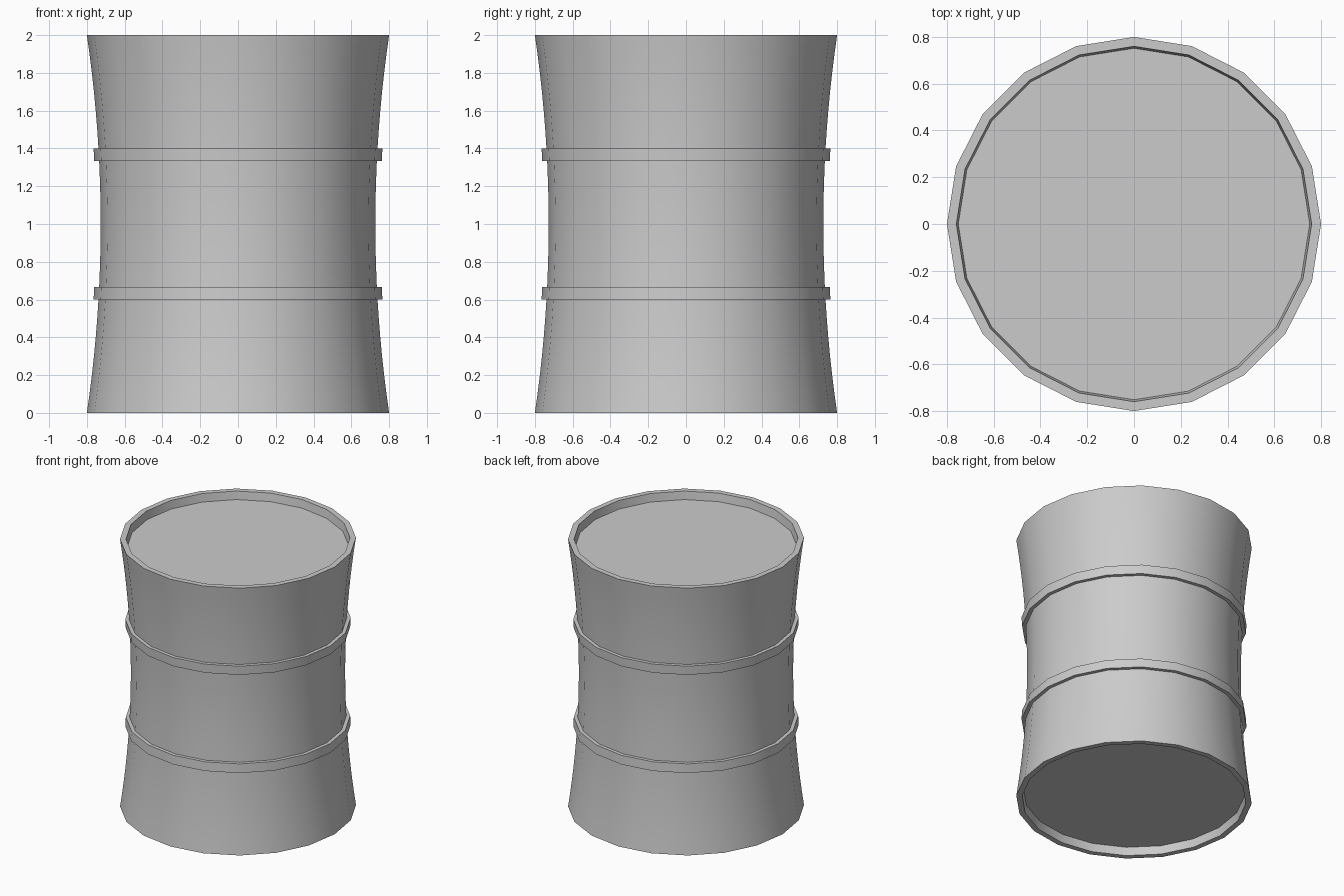
import bpy, bmesh, math

if "Cube" in bpy.data.objects:
    bpy.data.objects.remove(bpy.data.objects["Cube"])

SIDES = 20


def wall(z):
    """Radius of the waisted barrel wall at height z."""
    return 0.727 + 0.073 * (z - 1) ** 2


def lathe(name, profile, closed=False):
    """Revolve a list of (radius, height) points around the z axis."""
    bm = bmesh.new()
    rings = []
    for r, z in profile:
        rings.append([bm.verts.new((r * math.cos(2 * math.pi * i / SIDES),
                                    r * math.sin(2 * math.pi * i / SIDES), z))
                      for i in range(SIDES)])
    pairs = list(zip(rings, rings[1:]))
    if closed:
        pairs.append((rings[-1], rings[0]))
    else:
        bm.faces.new(rings[0])
        bm.faces.new(rings[-1])
    for a, b in pairs:
        for i in range(SIDES):
            j = (i + 1) % SIDES
            bm.faces.new((a[i], a[j], b[j], b[i]))
    bmesh.ops.recalc_face_normals(bm, faces=bm.faces)
    mesh = bpy.data.meshes.new(name)
    bm.to_mesh(mesh)
    bm.free()
    obj = bpy.data.objects.new(name, mesh)
    bpy.context.collection.objects.link(obj)
    bpy.ops.object.select_all(action='DESELECT')
    obj.select_set(True)
    bpy.context.view_layer.objects.active = obj
    bpy.ops.object.shade_smooth_by_angle(angle=math.radians(30))
    return obj


# Barrel body: waisted wall, rims, raised hoops and recessed lids in one profile
RIM, RECESS, HOOP = 0.04, 0.06, 0.026
hoops = [(0.6, 0.667), (1.333, 1.4)]

outer = [(wall(z), z) for z in (0, 0.1, 0.2, 0.3, 0.4, 0.5)]
for low, high in hoops:
    outer += [(wall(low), low), (wall(low) + HOOP, low),
              (wall(high) + HOOP, high), (wall(high), high)]
    if low < 1:
        outer += [(wall(z), z) for z in (0.8, 0.9, 1.0, 1.1, 1.2)]
outer += [(wall(z), z) for z in (1.5, 1.6, 1.7, 1.8, 1.9, 2.0)]

inner_low = [(wall(z) - RIM, z) for z in (RECESS, 0)]
inner_high = [(wall(z) - RIM, z) for z in (2, 2 - RECESS)]
lathe("barrel_body", inner_low + outer + inner_high)
